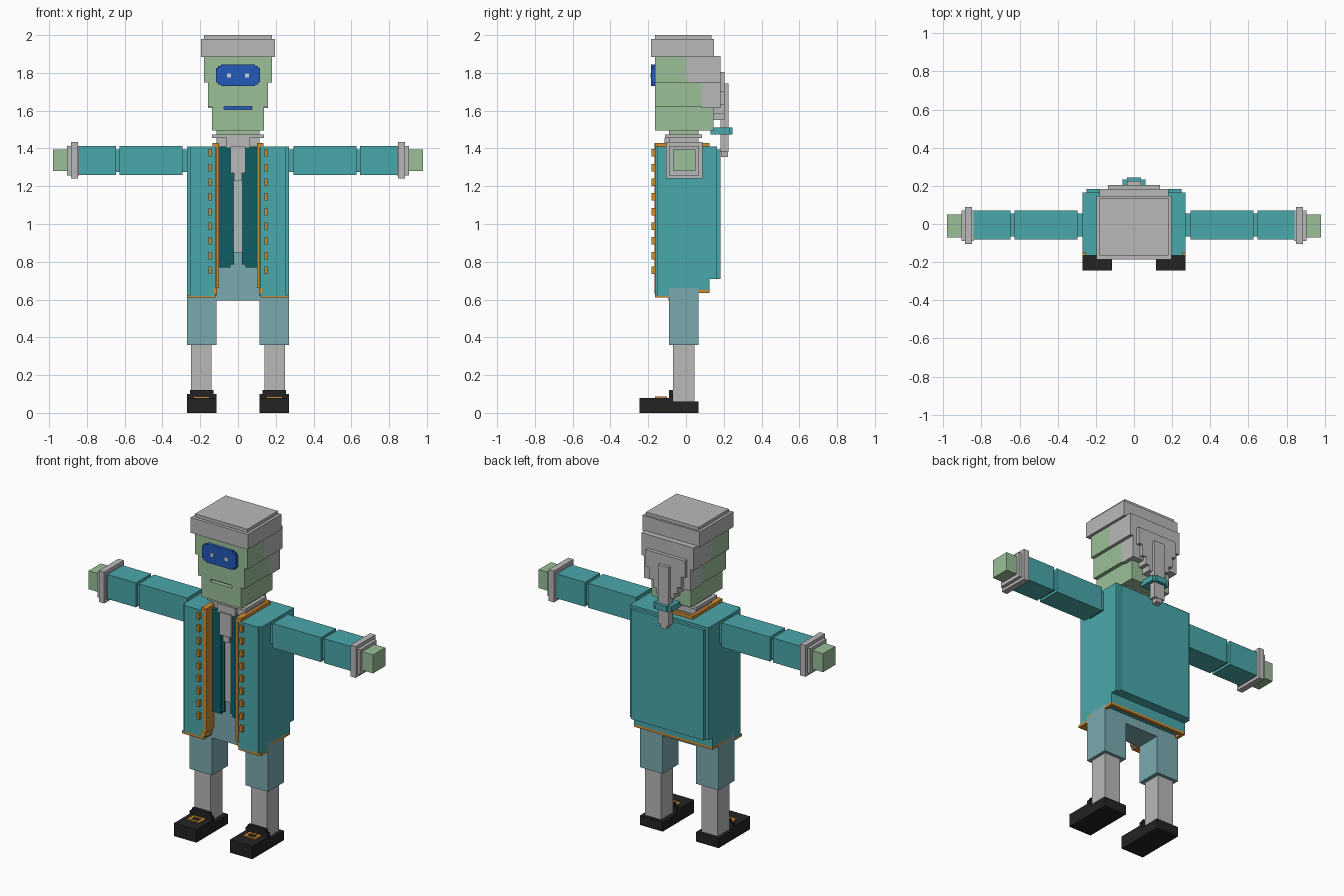
import bpy, bmesh

if "Cube" in bpy.data.objects:
    bpy.data.objects.remove(bpy.data.objects["Cube"])


def material(name, rgb):
    lin = [(c / 255 / 12.92) if c < 11 else ((c / 255 + 0.055) / 1.055) ** 2.4 for c in rgb]
    m = bpy.data.materials.new(name)
    m.use_nodes = True
    m.diffuse_color = (*lin, 1)
    m.node_tree.nodes["Principled BSDF"].inputs["Base Color"].default_value = (*lin, 1)
    return m


GREY = material("light grey", (185, 185, 185))
GREEN = material("pale green", (155, 191, 152))
TEAL = material("teal", (74, 168, 171))
DARK = material("dark teal", (14, 94, 101))
DENIM = material("dusty blue", (122, 170, 176))
GOLD = material("gold", (208, 140, 50))
BLACK = material("black", (35, 35, 35))
BLUE = material("blue", (35, 90, 185))
WHITE = material("off white", (205, 210, 215))


def finish(name, bm, mat):
    bmesh.ops.recalc_face_normals(bm, faces=bm.faces)
    me = bpy.data.meshes.new(name)
    bm.to_mesh(me)
    bm.free()
    me.materials.append(mat)
    ob = bpy.data.objects.new(name, me)
    bpy.context.collection.objects.link(ob)
    return ob


def boxes(name, mat, *spans):
    """One object made of boxes, each (x0, x1, y0, y1, z0, z1)."""
    bm = bmesh.new()
    for x0, x1, y0, y1, z0, z1 in spans:
        geo = bmesh.ops.create_cube(bm, size=1)
        for v in geo["verts"]:
            v.co = (x1 if v.co.x > 0 else x0, y1 if v.co.y > 0 else y0, z1 if v.co.z > 0 else z0)
    return finish(name, bm, mat)


def pair(name, mat, *spans):
    """The same part on the left (+x) and on the right."""
    boxes("left_" + name, mat, *spans)
    boxes("right_" + name, mat, *[(-b, -a, *rest) for a, b, *rest in spans])


def prism(name, mat, half, y0, y1):
    """Symmetric front-plane outline, given by its +x half, extruded along y."""
    bm = bmesh.new()
    outline = half + [(-x, z) for x, z in reversed(half)]
    face = bm.faces.new([bm.verts.new((x, y0, z)) for x, z in outline])
    ext = bmesh.ops.extrude_face_region(bm, geom=[face])
    for v in ext["geom"]:
        if isinstance(v, bmesh.types.BMVert):
            v.co.y = y1
    return finish(name, bm, mat)


# Shoes with buckles, stockings and breeches
pair("shoe", BLACK,
     (.115, .27, -.245, .065, 0, .06),
     (.115, .27, -.245, -.07, .06, .08),
     (.115, .27, -.09, -.07, .08, .10),
     (.13, .255, -.09, -.07, .10, .12))
pair("shoe_buckle", GOLD,
     (.15, .235, -.165, -.15, .078, .086),
     (.15, .235, -.115, -.10, .078, .086),
     (.15, .168, -.15, -.115, .078, .086),
     (.217, .235, -.15, -.115, .078, .086))
pair("stocking", GREY, (.14, .25, -.07, .045, .06, .37))
pair("breeches_leg", DENIM, (.115, .27, -.09, .065, .36, .66))
boxes("breeches_seat", DENIM, (-.118, .118, -.092, .065, .595, .86))

# Coat: body, front panels, back panel
boxes("coat_body", TEAL, (-.27, .27, -.09, .125, .65, 1.41))
pair("coat_front", TEAL,
     (.115, .27, -.15, -.09, .62, 1.41),
     (.118, .255, -.165, -.15, .62, 1.41))
boxes("coat_back", TEAL,
      (-.27, .27, .125, .165, .71, 1.41),
      (-.25, .25, .165, .183, .71, 1.395))

# Gold trim along the coat edges, hem and neck
pair("front_edge_trim", GOLD,
     (.10, .117, -.168, -.09, .66, 1.43),
     (.112, .13, -.167, -.09, .63, .66),
     (.12, .27, -.165, -.09, .61, .625))
boxes("hem_trim", GOLD, (-.27, .27, .105, .125, .635, .65))
pair("side_hem_trim", GOLD, (.25, .27, -.09, .105, .635, .65))
pair("neck_trim", GOLD,
     (.117, .135, -.165, .125, 1.405, 1.43))
boxes("back_neck_trim", GOLD, (-.117, .117, .105, .125, 1.405, 1.43))

# Buttons
pair("coat_buttons", GOLD,
     *[(.14, .157, -.183, -.16, z - .02, z + .02)
       for z in [.755 + i * .0777 for i in range(9)]])

# Waistcoat, shirt and neckcloth
pair("waistcoat", DARK,
     (.04, .10, -.11, -.085, .77, 1.41),
     (.02, .04, -.104, -.085, .785, 1.41))
boxes("shirt", GREY, (-.022, .022, -.1, -.085, .85, 1.41))
boxes("neckcloth", GREY,
      (-.04, .04, -.125, -.085, 1.27, 1.41),
      (-.02, .02, -.118, -.085, 1.23, 1.27),
      (-.06, .06, -.115, -.085, 1.405, 1.455))
boxes("collar", GREY,
      (-.115, .115, -.09, .065, 1.40, 1.455),
      (-.137, .137, -.11, .085, 1.455, 1.475))

# Arms: shoulder joint, sleeves, cuffs and hands
pair("sleeve", TEAL,
     (.26, .30, -.065, .055, 1.275, 1.395),
     (.295, .627, -.08, .07, 1.26, 1.412),
     (.62, .65, -.065, .055, 1.275, 1.395),
     (.647, .845, -.08, .07, 1.26, 1.412))
pair("cuff", GREY,
     (.842, .905, -.09, .07, 1.258, 1.414),
     (.848, .885, -.105, .088, 1.24, 1.435))
pair("hand", GREEN, (.90, .98, -.07, .05, 1.28, 1.395))

# Neck and stepped head, with a groove for the mouth
boxes("neck", GREEN, (-.115, .115, -.09, .065, 1.47, 1.50))
boxes("head", GREEN,
      (-.137, .137, -.165, .145, 1.495, 1.606),
      (-.137, .137, -.135, .145, 1.606, 1.622),
      (-.16, .16, -.165, .083, 1.622, 1.75),
      (-.18, .18, -.165, 0, 1.75, 1.89))
pair("mouth_corner", GREEN, (.075, .137, -.165, -.135, 1.606, 1.622))
boxes("mouth", BLUE, (-.075, .075, -.139, -.132, 1.606, 1.622))

# Glasses with stepped corners
prism("glasses", BLUE,
      [(.09, 1.73), (.09, 1.738), (.107, 1.738), (.107, 1.75), (.117, 1.75),
       (.117, 1.825), (.107, 1.825), (.107, 1.837), (.09, 1.837), (.09, 1.845)],
      -.185, -.16)
pair("pupil", WHITE, (.037, .058, -.187, -.184, 1.775, 1.797))

# Hair: sides, cap on top, stepped back, tail and ribbon
boxes("hair_sides", GREY,
      (-.18, .18, 0, .183, 1.75, 1.89),
      (-.16, .16, .083, .183, 1.615, 1.75))
boxes("hair_top", GREY,
      (-.197, .197, -.185, .147, 1.885, 1.98),
      (-.18, .18, -.165, .135, 1.98, 2.0))
prism("hair_back", GREY,
      [(.035, 1.55), (.06, 1.55), (.06, 1.585), (.085, 1.585), (.085, 1.63),
       (.11, 1.63), (.11, 1.70), (.135, 1.70), (.135, 1.805)],
      .14, .205)
boxes("hair_tail", GREY,
      (-.037, .037, .183, .225, 1.38, 1.745),
      (-.02, .02, .185, .222, 1.355, 1.38))
boxes("hair_ribbon", TEAL,
      (-.06, .06, .13, .232, 1.475, 1.51),
      (-.037, .037, .232, .245, 1.475, 1.51))
